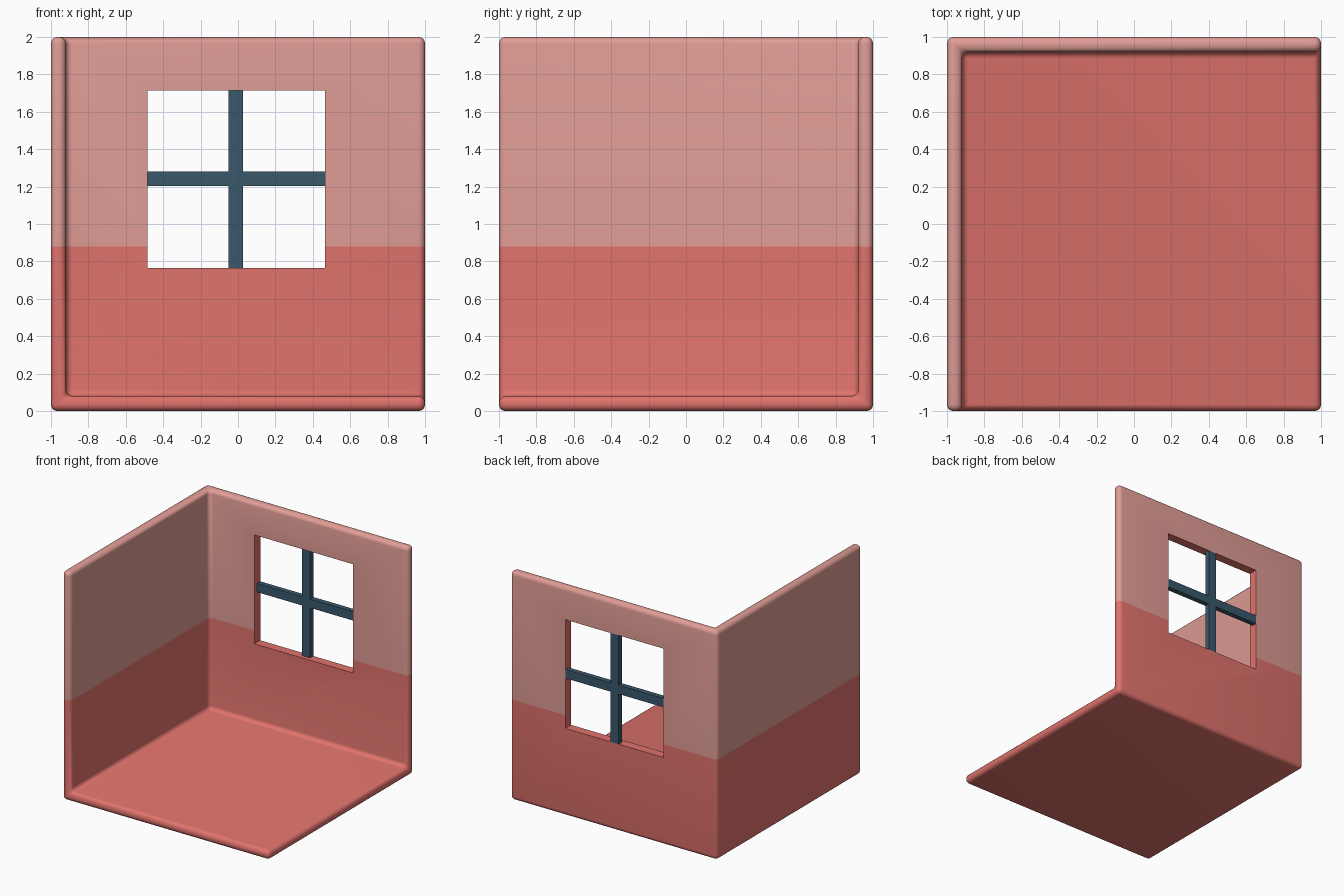
import bpy, bmesh

if "Cube" in bpy.data.objects:
    bpy.data.objects.remove(bpy.data.objects["Cube"])

T = 0.08                                        # wall and floor thickness
SPLIT = 0.88                                    # height of the paint line
WX0, WX1, WZ0, WZ1 = -0.485, 0.465, 0.765, 1.715  # window opening


def material(name, rgb):
    m = bpy.data.materials.new(name)
    m.diffuse_color = (*rgb, 1)
    m.use_nodes = True
    m.node_tree.nodes["Principled BSDF"].inputs["Base Color"].default_value = m.diffuse_color
    return m


coral = material("coral", (0.745, 0.171, 0.150))
pink = material("pale pink", (0.745, 0.333, 0.301))
slate = material("slate blue", (0.042, 0.098, 0.150))


def box(name, lo, hi):
    bpy.ops.mesh.primitive_cube_add(size=1)
    ob = bpy.context.object
    ob.name = name
    for v in ob.data.vertices:
        v.co = [lo[i] if v.co[i] < 0 else hi[i] for i in range(3)]
    return ob


def apply_modifier(ob, kind, **settings):
    bpy.context.view_layer.objects.active = ob
    m = ob.modifiers.new(kind, kind)
    for k, v in settings.items():
        setattr(m, k, v)
    bpy.ops.object.modifier_apply(modifier=m.name)


def cut(ob, lo, hi):
    cutter = box("cutter", lo, hi)
    cutter.hide_render = True
    apply_modifier(ob, 'BOOLEAN', operation='DIFFERENCE', solver='EXACT', object=cutter)
    bpy.data.objects.remove(cutter)


# room corner: floor, left wall and back wall in one rounded shell
room = box("room_shell", (-1, -1, 0), (1, 1, 2))
cut(room, (-1 + T, -2, T), (2, 1 - T, 3))
apply_modifier(room, 'BEVEL', width=0.036, segments=5, limit_method='ANGLE')

# paint line around the walls
bm = bmesh.new()
bm.from_mesh(room.data)
bmesh.ops.bisect_plane(bm, geom=bm.verts[:] + bm.edges[:] + bm.faces[:],
                       plane_co=(0, 0, SPLIT), plane_no=(0, 0, 1))
bm.to_mesh(room.data)
bm.free()

# window opening
cut(room, (WX0, 0.8, WZ0), (WX1, 1.2, WZ1))

# pink above the line, coral below and inside the window opening
room.data.materials.clear()
room.data.materials.append(coral)
room.data.materials.append(pink)
for p in room.data.polygons:
    c = p.center
    reveal = abs(c.x) < 0.6 and c.y > 0.9 and 0.7 < c.z < 1.8 and abs(p.normal.y) < 0.1
    p.material_index = 1 if c.z > SPLIT and not reveal else 0

bpy.ops.object.select_all(action='DESELECT')
room.select_set(True)
bpy.context.view_layer.objects.active = room
bpy.ops.object.shade_smooth_by_angle(angle=0.6)

# window bars
Y0, Y1 = 0.955, 1.0
bars = [
    box("window_bar_upright", (-0.05, Y0, WZ0), (0.027, Y1, WZ1)),
    box("window_bar_left", (WX0, Y0, 1.203), (-0.05, Y1, 1.28)),
    box("window_bar_right", (0.027, Y0, 1.203), (WX1, Y1, 1.28)),
]
for b in bars:
    b.data.materials.append(slate)
